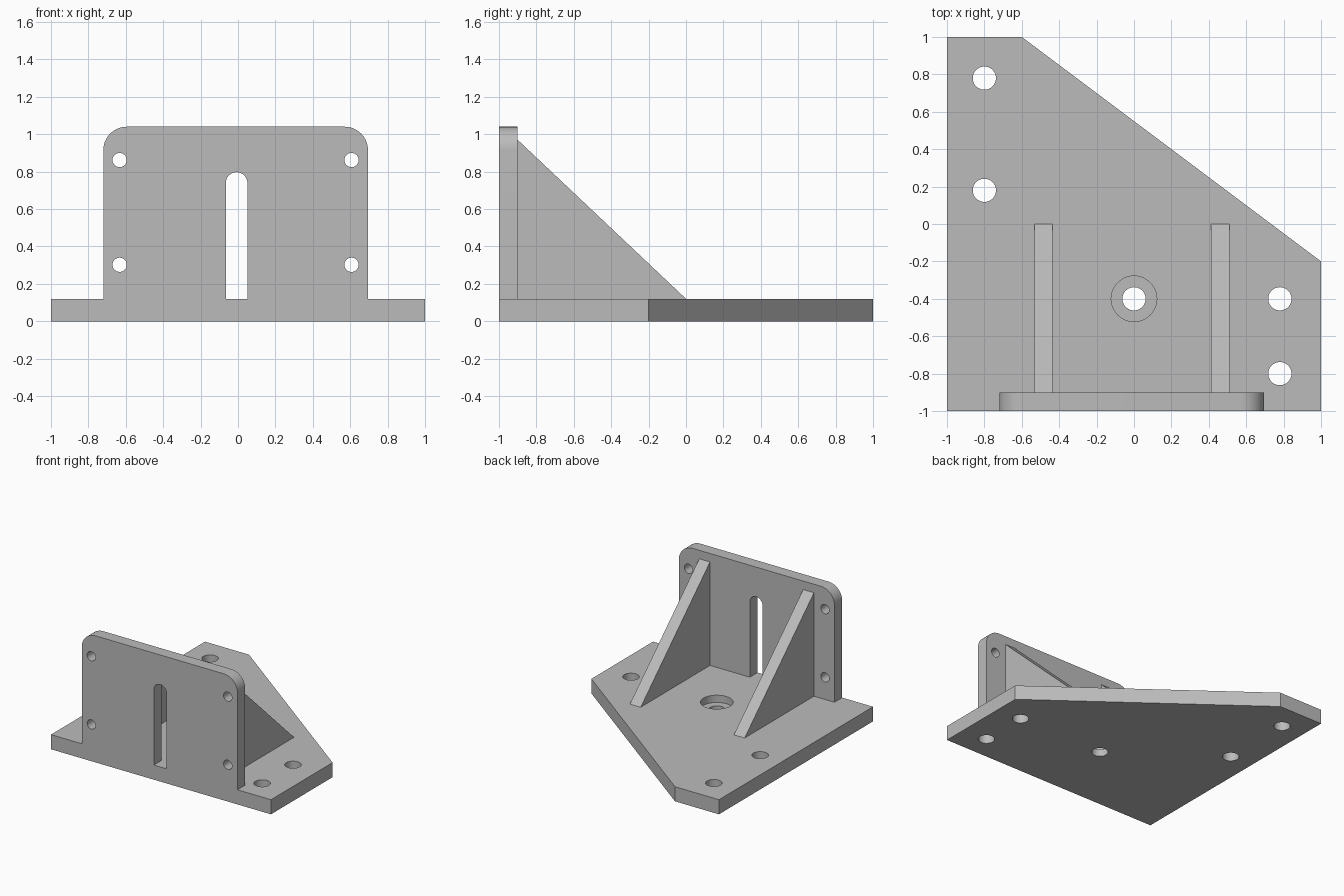
import bpy, bmesh, math
from mathutils import Vector

if "Cube" in bpy.data.objects:
    bpy.data.objects.remove(bpy.data.objects["Cube"])

grey = bpy.data.materials.new("grey metal")
grey.diffuse_color = (0.5, 0.5, 0.5, 1)
grey.use_nodes = True
grey.node_tree.nodes["Principled BSDF"].inputs["Base Color"].default_value = grey.diffuse_color

BASE_TOP = 0.12


def prism(name, points, offset):
    """Solid made by sweeping a planar outline along an offset."""
    bm = bmesh.new()
    face = bm.faces.new([bm.verts.new(p) for p in points])
    swept = bmesh.ops.extrude_face_region(bm, geom=[face])
    verts = [v for v in swept["geom"] if isinstance(v, bmesh.types.BMVert)]
    bmesh.ops.translate(bm, verts=verts, vec=Vector(offset))
    bmesh.ops.recalc_face_normals(bm, faces=bm.faces)
    mesh = bpy.data.meshes.new(name)
    bm.to_mesh(mesh)
    bm.free()
    obj = bpy.data.objects.new(name, mesh)
    bpy.context.collection.objects.link(obj)
    mesh.materials.append(grey)
    return obj


def arc(cx, cy, r, start, end, steps):
    """Points along a circular arc, angles in degrees."""
    angles = [math.radians(start + (end - start) * i / steps) for i in range(steps + 1)]
    return [(cx + r * math.cos(a), cy + r * math.sin(a)) for a in angles]


def drill(obj, cx, cy, r, depth_range, axis):
    """Cut a round hole along the z or y axis."""
    lo, hi = depth_range
    ring = arc(cx, cy, r, 0, 360, 48)[:-1]
    if axis == "z":
        cutter = prism("hole_cutter", [(a, b, lo) for a, b in ring], (0, 0, hi - lo))
    else:
        cutter = prism("hole_cutter", [(a, lo, b) for a, b in ring], (0, hi - lo, 0))
    cutter.hide_render = True
    mod = obj.modifiers.new("hole", "BOOLEAN")
    mod.operation = "DIFFERENCE"
    mod.solver = "EXACT"
    mod.object = cutter
    bpy.context.view_layer.objects.active = obj
    bpy.ops.object.modifier_apply(modifier=mod.name)
    bpy.data.objects.remove(cutter, do_unlink=True)


def smooth(obj):
    bpy.ops.object.select_all(action="DESELECT")
    obj.select_set(True)
    bpy.context.view_layer.objects.active = obj
    bpy.ops.object.shade_smooth_by_angle(angle=math.radians(30))


# Base plate with a long diagonal edge
outline = [(-1, -1), (1, -1), (1, -0.2), (-0.6, 1), (-1, 1)]
base = prism("base_plate", [(x, y, 0) for x, y in outline], (0, 0, BASE_TOP))

# Mounting holes and the central counterbored hole
for x, y in [(-0.8, 0.78), (-0.8, 0.18), (0.78, -0.4), (0.78, -0.8), (0, -0.4)]:
    drill(base, x, y, 0.062, (-0.1, 0.3), "z")
drill(base, 0, -0.4, 0.122, (0.06, 0.3), "z")
smooth(base)

# Upright plate: rounded top corners and a slot open to the base
left, right, top, radius = -0.72, 0.695, 1.04, 0.125
slot_l, slot_r, slot_top = -0.065, 0.05, 0.797
slot_rad = (slot_r - slot_l) / 2
profile = [(left, BASE_TOP), (slot_l, BASE_TOP)]
profile += arc((slot_l + slot_r) / 2, slot_top - slot_rad, slot_rad, 180, 0, 24)
profile += [(slot_r, BASE_TOP), (right, BASE_TOP)]
profile += arc(right - radius, top - radius, radius, 0, 90, 16)
profile += arc(left + radius, top - radius, radius, 90, 180, 16)
upright = prism("upright_plate", [(x, -1, z) for x, z in profile], (0, 0.1, 0))

# Screw holes at the upright's corners
for x in (-0.633, 0.607):
    for z in (0.302, 0.862):
        drill(upright, x, z, 0.038, (-1.1, -0.8), "y")
smooth(upright)

# Triangular gusset ribs
for name, x in (("left_rib", -0.533), ("right_rib", 0.412)):
    side = [(x, -0.9, BASE_TOP), (x, 0, BASE_TOP), (x, -0.9, 0.97)]
    prism(name, side, (0.098, 0, 0))
